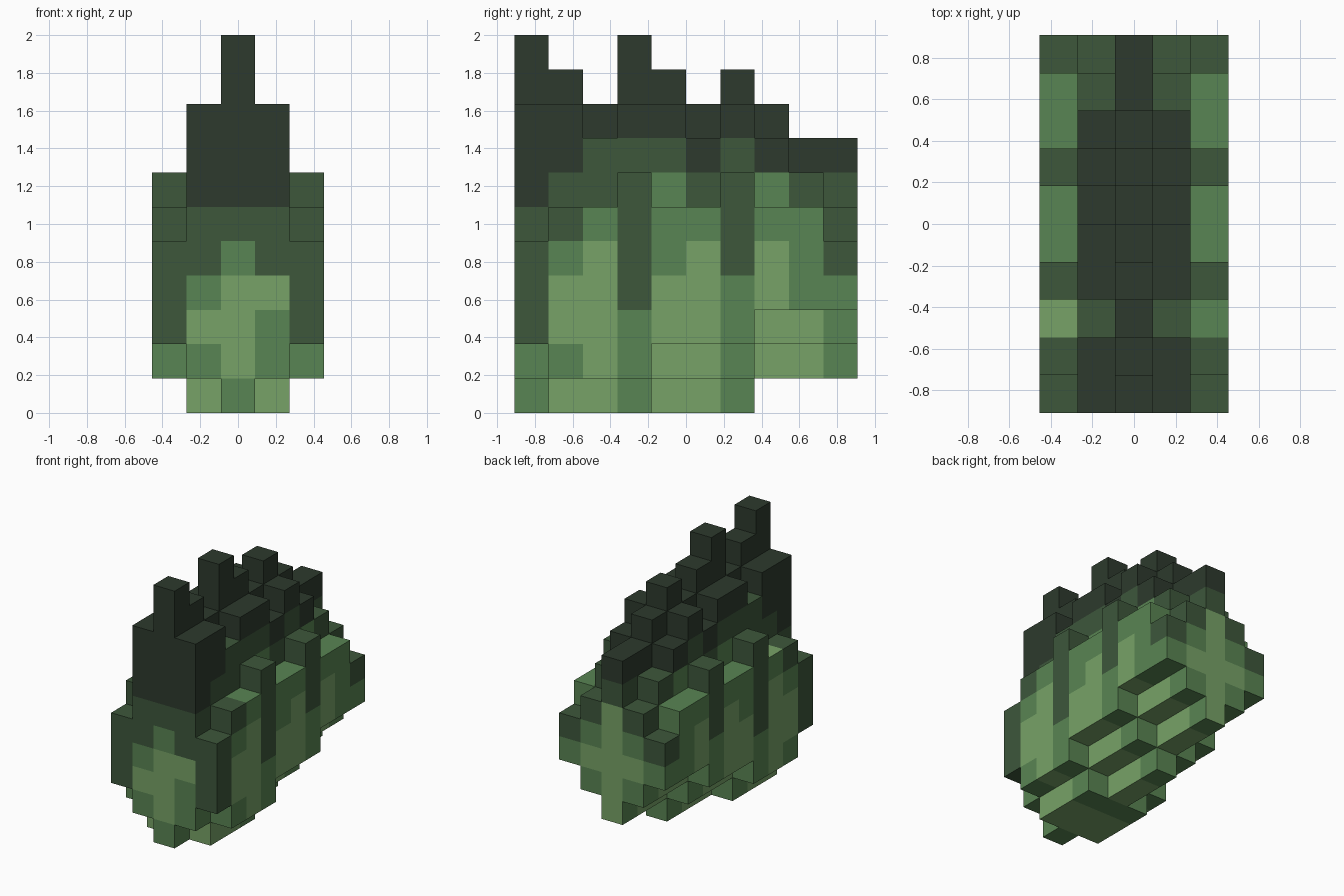
import bpy, bmesh
from mathutils import Vector

cube = bpy.data.objects.get("Cube")
if cube:
    bpy.data.objects.remove(cube, do_unlink=True)

U = 2 / 11          # edge of one block
NX, NY = 5, 10      # blocks across and along


def linear(c):
    c /= 255
    return c / 12.92 if c <= 0.04045 else ((c + 0.055) / 1.055) ** 2.4


def make_material(name, rgb):
    m = bpy.data.materials.new(name)
    m.use_nodes = True
    col = [linear(c) for c in rgb] + [1]
    m.diffuse_color = col
    bsdf = next(n for n in m.node_tree.nodes if n.type == 'BSDF_PRINCIPLED')
    bsdf.inputs["Base Color"].default_value = col
    bsdf.inputs["Roughness"].default_value = 0.9
    return m


KEYS = "KDML"
MATS = [make_material("darkest_green", (45, 58, 45)),
        make_material("deep_green", (61, 87, 59)),
        make_material("mid_green", (89, 133, 83)),
        make_material("light_green", (119, 162, 103))]

# Bottom and top of each column from front to back, per distance from the middle
BOTTOM = [[0, 0, 0, 0, 0, 0, 0, 1, 1, 1],
          [1, 0, 0, 0, 1, 1, 1, 2, 2, 2],
          [2, 1, 1, 1, 2, 2, 2, 3, 3, 3]]
TOP = [[11, 10, 9, 11, 10, 9, 10, 9, 8, 8],
       [9, 9, 8, 9, 9, 8, 9, 8, 7, 6],
       [5, 6, 6, 7, 6, 6, 7, 6, 6, 5]]

# Colour of each slice, front to back, read from the lowest layer upwards
SIDE = ["MMDDDDKKKKK", "LMLLMDDKKKK", "LLLLLMDDKKK", "MMMDDDDDKKK",
        "LLLLMMMDKKK", "LLLLLMDKKKK", "MMMMDDDDKKK", "LLLLLMMKKKK",
        "LLLMMMDKKKK", "MMMMDDDKKKK"]
# End faces, lowest layer first, each row from x = -2 to x = 2
FRONT = ["MLMLM", "MMLMM", "DLLMD", "DMLLD", "DDMDD", "DDDDD"]
BACK = ["MMLMM", "MMLMM", "MMLMM", "MLLLM", "DMLMD", "DDLDD", "DDDDD"]

DIRS = [Vector(d) for d in ((1, 0, 0), (-1, 0, 0), (0, 1, 0),
                            (0, -1, 0), (0, 0, 1), (0, 0, -1))]


def filled(x, y, z):
    if not (0 <= x < NX and 0 <= y < NY):
        return False
    r = abs(x - 2)
    return BOTTOM[r][y] <= z < TOP[r][y]


def colour(x, y, z, d):
    if d.y < 0 and y == 0 and z < len(FRONT):
        key = FRONT[z][x]
    elif d.y > 0 and y == NY - 1 and z < len(BACK):
        key = BACK[z][x]
    elif (x, y, z) == (0, 2, 5) and d.z > 0:
        key = "L"                                  # single bright top on one flank
    else:
        key = SIDE[y][z]
    return KEYS.index(key)


def build_slab(name, x):
    """One upright slab of blocks, with only its outer faces."""
    bm = bmesh.new()
    r = abs(x - 2)
    for y in range(NY):
        for z in range(BOTTOM[r][y], TOP[r][y]):
            centre = Vector((x - 2, y - 4.5, z + 0.5))
            for d in DIRS:
                if filled(x + int(d.x), y + int(d.y), z + int(d.z)):
                    continue
                a = Vector((d.y, d.z, d.x))        # two axes spanning the face
                b = d.cross(a)
                mid = centre + d / 2
                corners = [mid + (a * i + b * j) / 2
                           for i, j in ((-1, -1), (1, -1), (1, 1), (-1, 1))]
                f = bm.faces.new([bm.verts.new(c * U) for c in corners])
                f.material_index = colour(x, y, z, d)
    bmesh.ops.remove_doubles(bm, verts=bm.verts, dist=0.001)
    me = bpy.data.meshes.new(name)
    bm.to_mesh(me)
    bm.free()
    for m in MATS:
        me.materials.append(m)
    bpy.context.collection.objects.link(bpy.data.objects.new(name, me))


# Spiky spine ridge in the middle, body walls beside it, ribbed flanks outside
for i, part in enumerate(("right_flank", "right_body", "spine_ridge",
                          "left_body", "left_flank")):
    build_slab(part, i)
